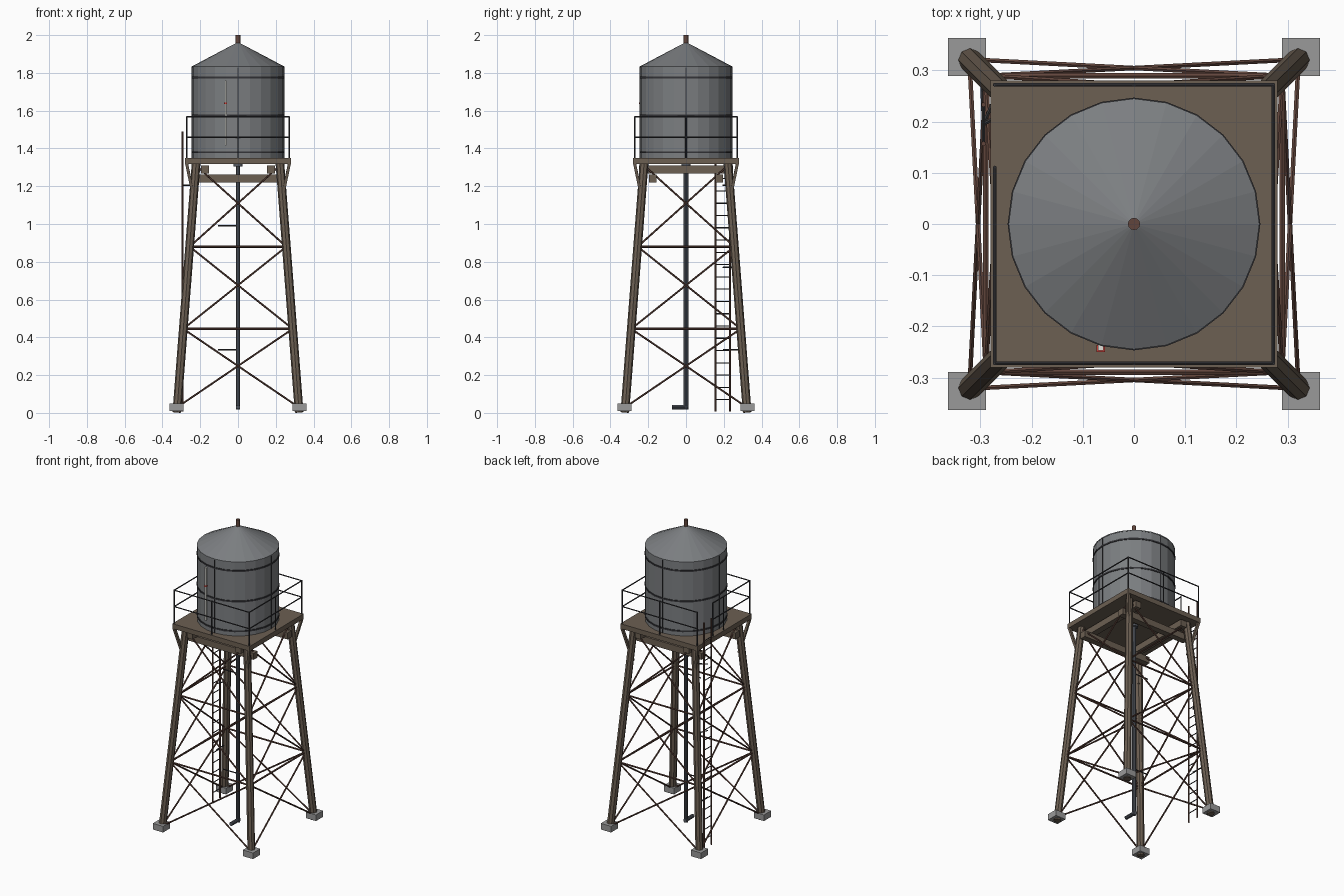
import bpy, bmesh, math
from mathutils import Vector, Matrix

if "Cube" in bpy.data.objects:
    bpy.data.objects.remove(bpy.data.objects["Cube"])

def mat(name, rgb):
    m = bpy.data.materials.new(name)
    m.diffuse_color = (*rgb, 1)
    m.use_nodes = True
    m.node_tree.nodes["Principled BSDF"].inputs["Base Color"].default_value = m.diffuse_color
    return m

WOOD = mat("weathered_wood", (0.15, 0.115, 0.085))
RUST = mat("rusty_iron", (0.12, 0.06, 0.045))
DARK = mat("dark_iron", (0.035, 0.035, 0.04))
PIPE = mat("pipe_steel", (0.09, 0.10, 0.12))
TANK = mat("tank_steel", (0.20, 0.21, 0.22))
CONC = mat("concrete", (0.32, 0.32, 0.32))
WHITE = mat("gauge_white", (0.75, 0.75, 0.7))
RED = mat("gauge_red", (0.6, 0.05, 0.04))

def finish(bm, name, m):
    me = bpy.data.meshes.new(name)
    bm.to_mesh(me)
    bm.free()
    me.materials.append(m)
    ob = bpy.data.objects.new(name, me)
    bpy.context.collection.objects.link(ob)
    return ob

def rods(name, segs, r, m, n=6):
    """One object made of straight rods between point pairs."""
    bm = bmesh.new()
    for a, b in segs:
        a, b = Vector(a), Vector(b)
        d = b - a
        M = Matrix.Translation((a + b) / 2) @ d.to_track_quat('Z', 'Y').to_matrix().to_4x4()
        bmesh.ops.create_cone(bm, cap_ends=True, segments=n, radius1=r, radius2=r,
                              depth=d.length, matrix=M)
    return finish(bm, name, m)

def boxes(name, items, m):
    """Boxes given as (centre, size, turn about z)."""
    bm = bmesh.new()
    for c, s, a in items:
        M = Matrix.Translation(c) @ Matrix.Rotation(a, 4, 'Z') @ Matrix.Diagonal((*s, 1))
        bmesh.ops.create_cube(bm, size=1, matrix=M)
    return finish(bm, name, m)

def lathe(name, profile, n, m):
    """Revolve (radius, z) points about the z axis."""
    bm = bmesh.new()
    rings = []
    for r, z in profile:
        rings.append([bm.verts.new((r * math.cos(2 * math.pi * i / n),
                                    r * math.sin(2 * math.pi * i / n), z)) for i in range(n)])
    for p, q in zip(rings, rings[1:]):
        for i in range(n):
            j = (i + 1) % n
            bm.faces.new((p[i], p[j], q[j], q[i]))
    bmesh.ops.remove_doubles(bm, verts=bm.verts, dist=1e-5)
    bmesh.ops.recalc_face_normals(bm, faces=bm.faces)
    return finish(bm, name, m)

CORNERS = [(-1, -1), (1, -1), (1, 1), (-1, 1)]

def leg_at(c, z):
    o = 0.324 - 0.102 * z / 1.32
    return Vector((c[0] * o, c[1] * o, z))

# footings and splayed legs
boxes("footings", [((x * 0.326, y * 0.326, 0.03), (0.074, 0.074, 0.04), 0) for x, y in CORNERS], CONC)
rods("legs", [(leg_at(c, 0.003), leg_at(c, 1.32)) for c in CORNERS], 0.023, WOOD, 8)

# cross bracing and horizontal struts on four sides
levels = [0.03, 0.445, 0.88, 1.31]
cross, struts = [], []
for i in range(4):
    a, b = CORNERS[i], CORNERS[(i + 1) % 4]
    for lo, hi in zip(levels, levels[1:]):
        cross += [(leg_at(a, lo), leg_at(b, hi)), (leg_at(b, lo), leg_at(a, hi))]
    for z in levels[1:3]:
        struts.append((leg_at(a, z), leg_at(b, z)))
rods("cross_braces", cross, 0.005, RUST)
rods("horizontal_struts", struts, 0.006, RUST)

# knee braces out to the platform corners
rods("knee_braces", [((x * 0.226, y * 0.226, 1.10), (x * 0.272, y * 0.272, 1.32))
                     for x, y in CORNERS], 0.011, WOOD, 4)

# platform and its beams
boxes("platform", [((0, 0, 1.333), (0.56, 0.56, 0.032), 0)], WOOD)
boxes("upper_beams", [((s * 0.175, 0, 1.288), (0.042, 0.5, 0.042), 0) for s in (-1, 1)], WOOD)
boxes("lower_beams", [((0, s * 0.175, 1.242), (0.5, 0.04, 0.042), 0) for s in (-1, 1)], WOOD)

# tank, roof and finial
R = 0.243
lathe("tank", [(0, 1.349), (R, 1.349), (R, 1.83), (0, 1.83)], 24, TANK)
lathe("roof", [(0, 1.828), (0.245, 1.828), (0.245, 1.834), (0.012, 1.957), (0, 1.957)], 24, TANK)
rods("roof_vent", [((0, 0, 1.945), (0, 0, 2.0))], 0.012, RUST, 12)

# hoops and vertical seams
for i, z in enumerate((1.38, 1.575, 1.775)):
    lathe(f"tank_hoop_{i + 1}", [(0.240, z - 0.005), (0.247, z - 0.005),
                                 (0.247, z + 0.005), (0.240, z + 0.005), (0.240, z - 0.005)], 24, DARK)
seams = []
for i in range(4):
    a = i * math.pi / 2
    seams.append(((0.242 * math.cos(a), 0.242 * math.sin(a), 1.589), (0.007, 0.006, 0.478), a))
boxes("tank_seams", seams, DARK)

# level gauge
boxes("level_gauge", [((-0.065, -0.241, 1.587), (0.010, 0.012, 0.345), 0)], WHITE)
boxes("gauge_marker", [((-0.065, -0.243, 1.64), (0.016, 0.014, 0.008), 0)], RED)

# guard rail, open at the ladder
E = 0.272
path = [(-E, 0.11), (-E, -E), (E, -E), (E, E), (-E, E)]
posts = path + [(0, -E), (E, 0), (0, E), (-E, 0)]
rails = [((*a, z), (*b, z)) for a, b in zip(path, path[1:]) for z in (1.46, 1.567)]
rods("guard_rails", rails, 0.004, DARK)
rods("guard_posts", [((x, y, 1.345), (x, y, 1.57)) for x, y in posts], 0.004, DARK)

# ladder with brackets to the leg
LX = -0.294
rods("ladder_stiles", [((LX, y, 0.008), (LX, y, 1.49)) for y in (0.157, 0.233)], 0.005, RUST)
rods("ladder_rungs", [((LX, 0.157, 0.07 + 0.065 * i), (LX, 0.233, 0.07 + 0.065 * i))
                      for i in range(21)], 0.003, DARK)
rods("ladder_brackets", [((LX, 0.195, z), leg_at((-1, 1), z)) for z in (0.335, 0.77, 1.205)],
     0.004, DARK)

# riser pipe with outlet, flange and clamps
rods("riser_pipe", [((0, 0, 0.018), (0, 0, 1.33)), ((0, 0.012, 0.031), (0, -0.073, 0.031))],
     0.012, PIPE, 10)
rods("pipe_flange", [((0, 0, 1.305), (0, 0, 1.32))], 0.025, PIPE, 12)
rods("pipe_brackets", [((-0.107, 0, z), (0, 0, z)) for z in (0.335, 0.99)], 0.004, DARK)
